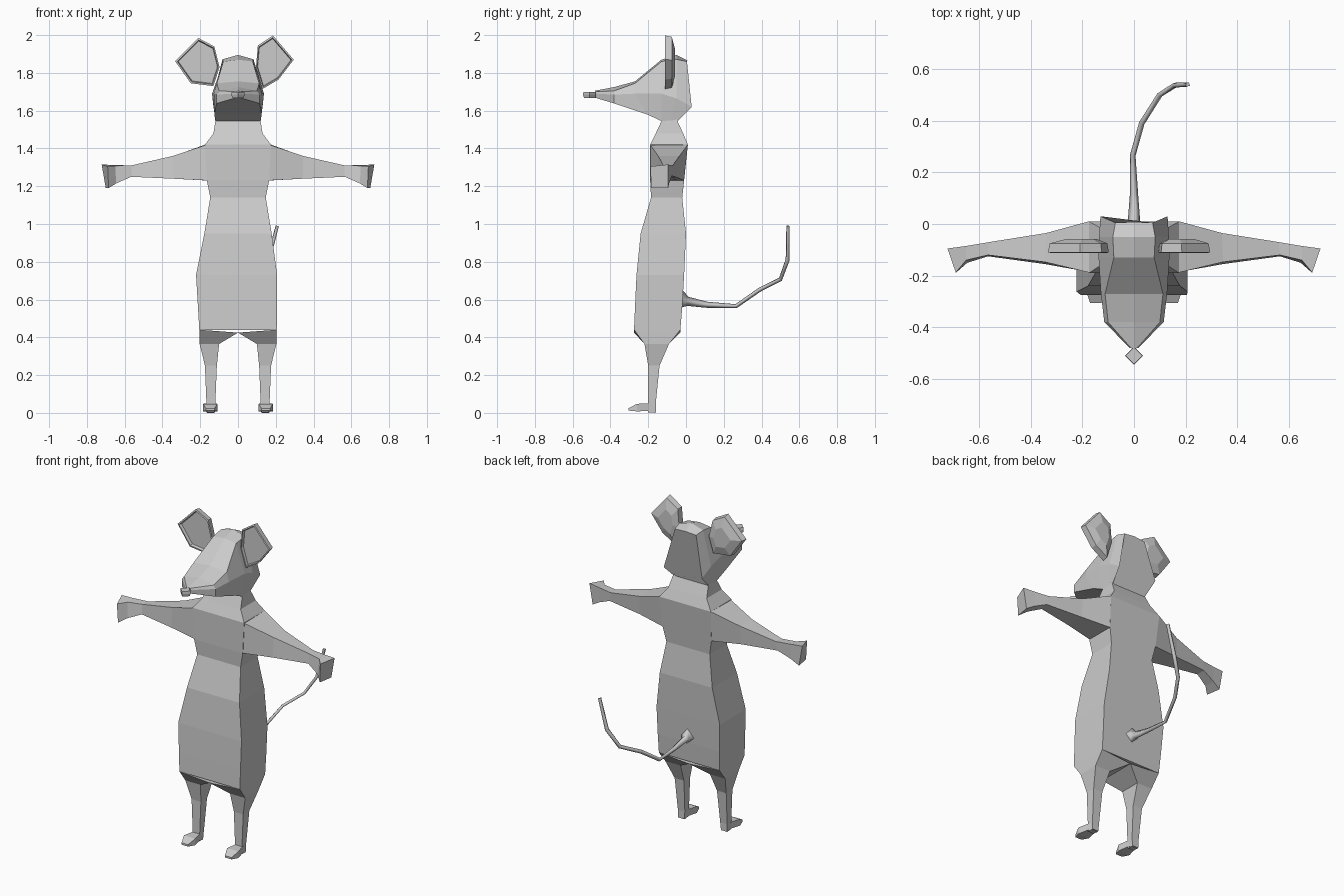
import bpy, bmesh
from mathutils import Vector

fur = bpy.data.materials.new("grey fur")
fur.diffuse_color = (0.6, 0.6, 0.6, 1)


def loft(name, rings, mirror=False):
    """Skin a list of closed rings and cap both ends."""
    bm = bmesh.new()
    loops = [[bm.verts.new(p) for p in ring] for ring in rings]
    n = len(loops[0])
    for a, b in zip(loops, loops[1:]):
        for i in range(n):
            j = (i + 1) % n
            bm.faces.new((a[i], a[j], b[j], b[i]))
    bm.faces.new(loops[0])
    bm.faces.new(loops[-1])
    bmesh.ops.recalc_face_normals(bm, faces=bm.faces)
    me = bpy.data.meshes.new(name)
    bm.to_mesh(me)
    bm.free()
    me.materials.append(fur)
    ob = bpy.data.objects.new(name, me)
    bpy.context.collection.objects.link(ob)
    if mirror:
        ob.modifiers.new("Mirror", 'MIRROR')
    return ob


def level(x0, x1, y0, y1, z, z_inner=None):
    """Rectangle at a height, the x0 side may have its own height."""
    zi = z if z_inner is None else z_inner
    return [(x0, y0, zi), (x1, y0, z), (x1, y1, z), (x0, y1, zi)]


# Torso: height, left, right, front, back
loft("torso", [level(l, r, f, b, z) for z, l, r, f, b in (
    (0.44, -0.205, 0.205, -0.275, -0.03),
    (0.56, -0.212, 0.206, -0.27, -0.02),
    (0.73, -0.222, 0.207, -0.262, -0.01),
    (0.95, -0.178, 0.178, -0.24, 0.0),
    (1.14, -0.147, 0.147, -0.185, -0.02),
    (1.23, -0.165, 0.165, -0.19, -0.01),
    (1.42, -0.175, 0.175, -0.19, 0.01),
    (1.48, -0.13, 0.13, -0.16, -0.015),
    (1.555, -0.118, 0.118, -0.125, -0.05))])

# Legs, from hip to ankle
loft("leg", [
    level(0.0, 0.205, -0.275, -0.03, 0.44, 0.425),
    level(0.10, 0.203, -0.22, -0.09, 0.365),
    level(0.112, 0.175, -0.20, -0.14, 0.25),
    level(0.12, 0.167, -0.20, -0.16, 0.05),
    level(0.125, 0.165, -0.20, -0.16, 0.003)], True)


def upright(x0, x1, y, z0, z1):
    return [(x0, y, z0), (x1, y, z0), (x1, y, z1), (x0, y, z1)]


# Feet, from heel to toe
loft("foot", [
    upright(0.125, 0.165, -0.165, 0.0, 0.045),
    upright(0.12, 0.17, -0.20, 0.01, 0.05),
    upright(0.108, 0.185, -0.26, 0.008, 0.048),
    upright(0.125, 0.17, -0.305, 0.012, 0.024)], True)

# Arms: corners run front low, front high, back high, back low
loft("arm", [
    [(0.15, -0.19, 1.23), (0.165, -0.19, 1.42), (0.175, 0.01, 1.42), (0.16, -0.01, 1.23)],
    [(0.345, -0.155, 1.24), (0.345, -0.147, 1.36), (0.34, -0.035, 1.36), (0.345, -0.045, 1.245)],
    [(0.565, -0.125, 1.25), (0.565, -0.12, 1.31), (0.56, -0.07, 1.31), (0.57, -0.075, 1.255)],
    [(0.645, -0.15, 1.215), (0.65, -0.14, 1.308), (0.65, -0.085, 1.312), (0.65, -0.088, 1.22)],
    [(0.685, -0.185, 1.19), (0.69, -0.188, 1.305), (0.722, -0.095, 1.315), (0.70, -0.095, 1.19)],
], True)


# Head: each ring has a ridge point and three mirrored points (y, half width, z)
def head_ring(ridge, *side):
    right = [(w, y, z) for y, w, z in side]
    return [(0, *ridge)] + right + [(-x, y, z) for x, y, z in reversed(right)]


loft("head", [
    head_ring((0.008, 1.866), (0.005, 0.072, 1.86), (0.03, 0.13, 1.62), (-0.05, 0.115, 1.54)),
    head_ring((-0.05, 1.895), (-0.05, 0.082, 1.872), (-0.05, 0.135, 1.665), (-0.09, 0.118, 1.54)),
    head_ring((-0.13, 1.87), (-0.13, 0.078, 1.86), (-0.13, 0.137, 1.69), (-0.13, 0.12, 1.545)),
    head_ring((-0.27, 1.755), (-0.27, 0.112, 1.745), (-0.27, 0.128, 1.69), (-0.205, 0.125, 1.58)),
    head_ring((-0.38, 1.725), (-0.38, 0.10, 1.705), (-0.38, 0.115, 1.685), (-0.38, 0.115, 1.638)),
    head_ring((-0.485, 1.705), (-0.48, 0.012, 1.70), (-0.48, 0.016, 1.69), (-0.48, 0.012, 1.668))])

# Nose: small diamond block
loft("nose", [[(r, -0.51, z), (0, -0.51 - r, z), (-r, -0.51, z), (0, -0.51 + r, z)]
              for z, r in ((1.668, 0.03), (1.685, 0.035), (1.70, 0.033))])


# Ears: faceted cups with a shallow hollow at the front
def ear(name, outline):
    pts = [Vector(p) for p in outline]
    mid = sum(pts, Vector((0, 0))) / len(pts)

    def ring(scale, y):
        return [(q.x, y, q.y) for q in (mid + (p - mid) * scale for p in pts)]
    loft(name, [ring(0.5, -0.058), ring(0.95, -0.075), ring(1, -0.11),
                ring(0.92, -0.112), ring(0.88, -0.095)])


ear("right_ear", [(0.185, 1.998), (0.295, 1.87), (0.215, 1.765),
                  (0.13, 1.715), (0.095, 1.83), (0.105, 1.945)])
ear("left_ear", [(-0.21, 1.985), (-0.333, 1.862), (-0.25, 1.745),
                 (-0.13, 1.73), (-0.098, 1.83), (-0.125, 1.94)])

# Tail: tapered four-sided tube
curve = bpy.data.curves.new("tail", 'CURVE')
curve.dimensions = '3D'
curve.bevel_depth = 0.01
curve.bevel_resolution = 0
curve.use_fill_caps = True
path = [(0, -0.03, 0.60, 5), (0, 0.01, 0.59, 2.4), (0, 0.115, 0.572, 1.6),
        (-0.005, 0.265, 0.565, 1.1), (0.03, 0.39, 0.652, 1.1), (0.10, 0.50, 0.707, 1.1),
        (0.16, 0.538, 0.81, 1.2), (0.208, 0.54, 0.99, 1.0)]
spline = curve.splines.new('POLY')
spline.points.add(len(path) - 1)
for point, (x, y, z, r) in zip(spline.points, path):
    point.co = (x, y, z, 1)
    point.radius = r
curve.materials.append(fur)
tail = bpy.data.objects.new("tail", curve)
bpy.context.collection.objects.link(tail)
